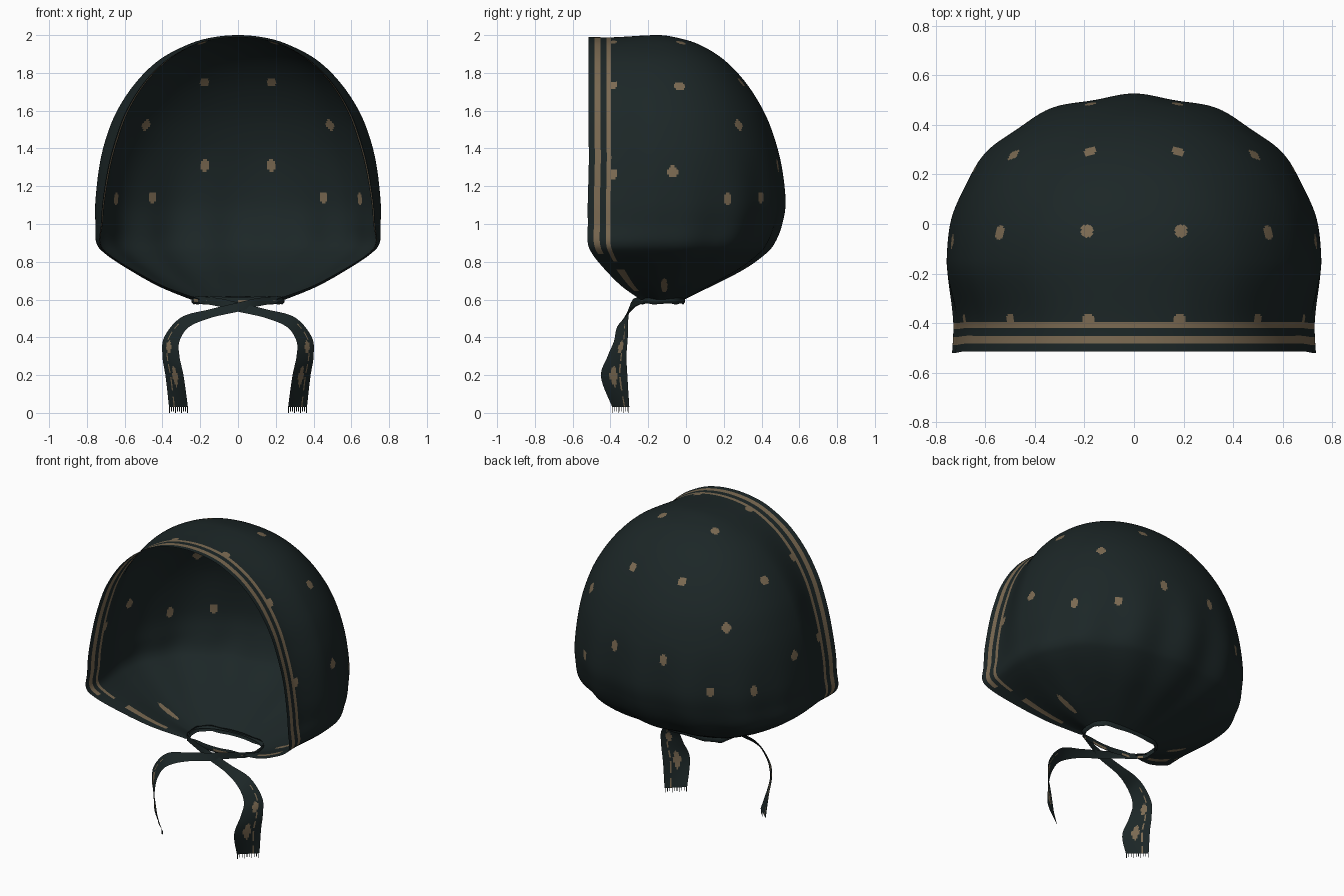
import bpy, bmesh, math
from mathutils import Vector

if "Cube" in bpy.data.objects:
    bpy.data.objects.remove(bpy.data.objects["Cube"])


def material(name, rgb):
    m = bpy.data.materials.new(name)
    m.diffuse_color = (*rgb, 1)
    m.use_nodes = True
    m.node_tree.nodes["Principled BSDF"].inputs["Base Color"].default_value = m.diffuse_color
    return m


TEAL = material("dark teal cloth", (0.0115, 0.0195, 0.020))
GOLD = material("dull gold print", (0.20, 0.145, 0.085))


def catmull(pts, seg):
    """Smooth samples through rows of numbers (first and last row are phantoms)."""
    out = []
    for k in range(1, len(pts) - 2):
        last = k == len(pts) - 3
        for n in range(seg + (1 if last else 0)):
            t = n / seg
            out.append([0.5 * (2 * b + (c - a) * t + (2 * a - 5 * b + 4 * c - d) * t * t
                               + (3 * b - a - 3 * c + d) * t ** 3)
                        for a, b, c, d in zip(*pts[k - 1:k + 3])])
    return out


def sheet(name, rows, is_gold, wrap=False):
    """Grid of points -> smooth cloth; is_gold(i, j, centre) picks the colour."""
    bm = bmesh.new()
    grid = [[bm.verts.new(p) for p in r] for r in rows]
    cols = len(rows[0])
    for i in range(len(rows) - 1):
        for j in range(cols if wrap else cols - 1):
            k = (j + 1) % cols
            f = bm.faces.new((grid[i][j], grid[i + 1][j], grid[i + 1][k], grid[i][k]))
            f.smooth = True
            f.material_index = 1 if is_gold(i, j, f.calc_center_median()) else 0
    bmesh.ops.remove_doubles(bm, verts=bm.verts, dist=1e-5)
    me = bpy.data.meshes.new(name)
    bm.to_mesh(me)
    bm.free()
    me.materials.append(TEAL)
    me.materials.append(GOLD)
    ob = bpy.data.objects.new(name, me)
    bpy.context.collection.objects.link(ob)
    return ob


# Hood levels: z, half width, half width at front edge, front y, centre y, back y
LEVELS = [
    (0.60, 0.25, 0.20, -0.24, -0.14, -0.01),
    (0.67, 0.42, 0.39, -0.34, -0.15, 0.13),
    (0.76, 0.58, 0.56, -0.43, -0.15, 0.30),
    (0.84, 0.70, 0.685, -0.495, -0.15, 0.41),
    (0.90, 0.75, 0.73, -0.52, -0.15, 0.46),
    (1.00, 0.755, 0.72, -0.52, -0.15, 0.50),
    (1.12, 0.755, 0.71, -0.52, -0.15, 0.52),
    (1.30, 0.735, 0.68, -0.515, -0.15, 0.505),
    (1.45, 0.70, 0.64, -0.515, -0.15, 0.47),
    (1.60, 0.64, 0.585, -0.515, -0.15, 0.41),
    (1.75, 0.54, 0.495, -0.515, -0.15, 0.315),
    (1.87, 0.415, 0.38, -0.515, -0.15, 0.20),
    (1.95, 0.265, 0.25, -0.515, -0.15, 0.07),
    (1.987, 0.14, 0.135, -0.515, -0.15, -0.05),
    (2.00, 0.0, 0.0, -0.515, -0.15, -0.15),
]
top = LEVELS[-2]
levels = catmull([LEVELS[0]] + LEVELS + [(top[0], -top[1], -top[2], *top[3:5], -0.25)], 14)
SIDE, ARC = 46, 104          # columns along the straight side and round the back
HALF = SIDE + ARC


def hood_point(level, j):
    z, w, wf, yf, yc, b = level
    sign = -1 if j < HALF else 1
    n = j if j <= HALF else 2 * HALF - j
    if n < SIDE:
        # side narrows towards the front, then flares slightly at the hem
        t = n / SIDE
        q = min(1, (1 - t) / 0.75)
        g = 1.1 * q * q * (3 - 2 * q) - 0.25 * max(0, 1 - t / 0.3) ** 1.5
        x, y = w - (w - wf) * g, yf + (yc - yf) * t
        z -= 0.011 * max(0, (z - 1.4) / 0.6) * g
    else:
        a = (n - SIDE) / ARC * math.pi / 2
        # gathered pleats fading out towards the crown
        fade = max(0.0, min(1, (1.4 - z) / 0.45)) * min(1, (z - 0.58) / 0.15)
        r = 1 + 0.017 * fade * math.sin(a) * math.cos(14 * (a - math.pi / 2))
        r *= 1 + 0.022 * math.sin(2 * a) ** 2
        x, y = w * math.cos(a) * r, yc + (b - yc) * math.sin(a) * r
    return (sign * abs(x), y, z)


# Printed dots on one half (mirrored by |x|)
DOTS = [(0.56, -0.03, 1.74), (0.73, -0.07, 1.27), (0.51, 0.29, 1.53), (0.19, 0.31, 1.76),
        (0.19, -0.03, 1.97), (0.51, -0.395, 1.74), (0.70, -0.395, 1.27), (0.19, -0.395, 1.97),
        (0.18, 0.48, 1.31), (0.44, 0.38, 1.14), (0.64, 0.22, 1.13)]
rows = [[hood_point(l, j) for j in range(2 * HALF + 1)] for l in levels]
spots = []
for d in DOTS:   # snap each dot to the cloth
    spots.append(min((Vector(p) for r in rows for p in r[HALF::2]),
                     key=lambda p: (p.x - d[0]) ** 2 + (p.y - d[1]) ** 2 + (p.z - d[2]) ** 2))


def hood_gold(i, j, c):
    t = (min(j, 2 * HALF - 1 - j) + 0.5) / SIDE
    if c.z > 0.84 and 0.09 < t < 0.175:            # outer border stripe
        return True
    if c.z > 0.80 and 0.25 < t < 0.325:            # inner border stripe
        return True
    if 0.645 < c.z < 0.76 and 0.22 < t < 0.38:     # stripe spread out in the gathers
        return True
    if ((c.y + 0.115) / 0.017) ** 2 + ((c.z - 0.675) / 0.037) ** 2 < 1:   # stretched dot
        return True
    return t > 0.3 and any((abs(c.x) - s.x) ** 2 + (c.y - s.y) ** 2 + 0.7 * (c.z - s.z) ** 2
                           < 0.0265 ** 2 for s in spots)


sheet("hood", rows, hood_gold)


# Neck band closing the gathered bottom edge (rounded oblong ring)
def rounded(v):
    return math.copysign(abs(v) ** 0.65, v)


band = []
for z, k in ((0.614, 1.0), (0.60, 1.03), (0.585, 1.02), (0.577, 0.98)):
    band.append([(0.24 * k * rounded(math.cos(a)), -0.13 + 0.122 * k * rounded(math.sin(a)),
                  z + 0.003 * math.sin(9 * a))
                 for a in (n * math.tau / 96 for n in range(96))])
sheet("neck_band", band, lambda i, j, c: i == 1 and c.y < -0.2 and j % 9 < 4, wrap=True)

# Tie strips: centre x, y, z and half-width vector
TIE = [(-0.21, -0.225, 0.60, 0, 0, 0.018),
       (-0.10, -0.265, 0.585, 0, 0, 0.022),
       (0.00, -0.285, 0.56, 0, 0.008, 0.024),
       (0.15, -0.31, 0.525, 0.005, 0.015, 0.022),
       (0.28, -0.335, 0.48, 0.02, 0.03, 0.026),
       (0.35, -0.345, 0.39, 0.04, 0.037, 0.012),
       (0.355, -0.365, 0.30, 0.045, 0.05, 0.0),
       (0.335, -0.38, 0.19, 0.048, 0.07, 0.0),
       (0.315, -0.345, 0.03, 0.05, 0.045, 0.0)]
COLS = 16


def tie(name, sx, dy):
    path = catmull([TIE[0]] + TIE + [TIE[-1]], 12)
    strip = []
    for x, y, z, a, b, c in path:
        off = dy * max(0, 1 - abs(x) / 0.2)          # keep the crossing strips apart
        strip.append([(sx * (x + a * u), y + off + b * u, z + c * u)
                      for u in (2 * n / COLS - 1 for n in range(COLS + 1))])
    last = len(path) - 1

    def gold(i, j, c):
        line = j == 11 and i > 50 and i % 7 < 5
        dot = any(((i - last * p) / 2.2) ** 2 + (j - q) ** 2 < 4.5
                  for p, q in ((0.86, 7), (0.68, 9)))
        return line or dot

    sheet(name, strip, gold)
    # fringe threads hanging from the end
    bm = bmesh.new()
    x, y, z, a, b, c = path[-1]
    for n in range(10):
        u = -0.95 + 1.9 * n / 9
        low = 0.0 if n % 3 == 0 else 0.008
        p = [(sx * (x + a * (u + e)), y + b * (u + e), h)
             for e, h in ((-0.03, z), (0.03, z), (0.03, low), (-0.03, low))]
        bm.faces.new([bm.verts.new(q) for q in p])
    me = bpy.data.meshes.new(name + "_fringe")
    bm.to_mesh(me)
    bm.free()
    me.materials.append(TEAL)
    bpy.context.collection.objects.link(bpy.data.objects.new(name + "_fringe", me))


tie("right_tie", 1, 0.0)
tie("left_tie", -1, -0.015)
